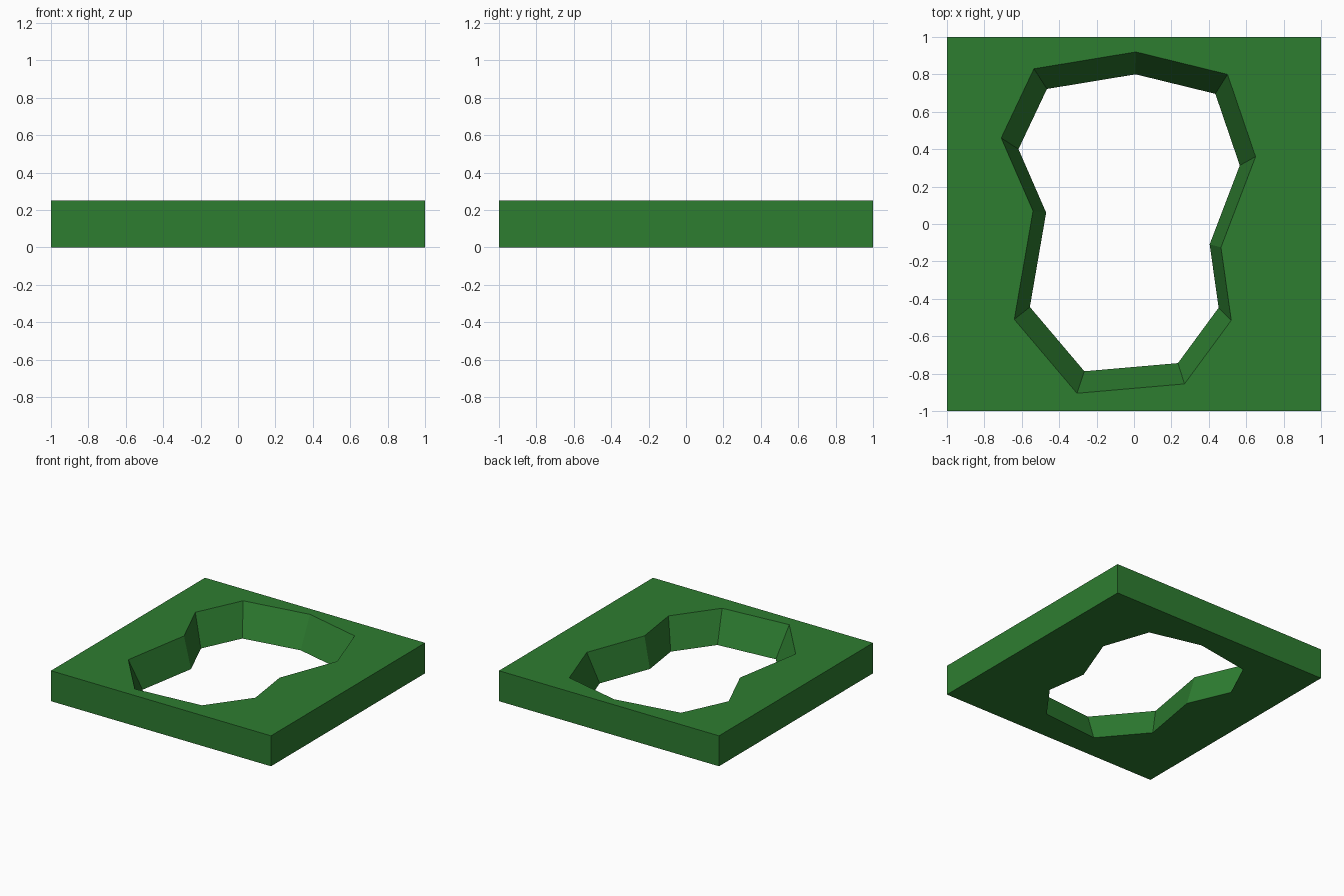
import bpy
import bmesh

default = bpy.data.objects.get("Cube")
if default:
    bpy.data.objects.remove(default, do_unlink=True)

THICKNESS = 0.25
TAPER = 0.87  # the opening narrows towards the bottom
SQUARE = [(-1, -1), (1, -1), (1, 1), (-1, 1)]
OPENING = [
    (0.01, 0.92), (0.5, 0.8), (0.65, 0.36), (0.465, -0.125),
    (0.52, -0.515), (0.27, -0.855), (-0.305, -0.905), (-0.64, -0.51),
    (-0.54, 0.07), (-0.71, 0.46), (-0.535, 0.83),
]

# Single green material
green = bpy.data.materials.new("grass_green")
green.use_nodes = True
colour = (0.027, 0.205, 0.03, 1)
green.diffuse_color = colour
green.node_tree.nodes["Principled BSDF"].inputs["Base Color"].default_value = colour


def add_loop(bm, outline, z, scale=1.0):
    """Closed outline at height z; returns its vertices and edges."""
    verts = [bm.verts.new((x * scale, y * scale, z)) for x, y in outline]
    edges = [bm.edges.new((v, verts[i - 1])) for i, v in enumerate(verts)]
    return verts, edges


def add_walls(bm, low, high):
    for i in range(len(low)):
        bm.faces.new((low[i - 1], low[i], high[i], high[i - 1]))


# Square slab with a tapered irregular opening
bm = bmesh.new()
outer_low, outer_low_edges = add_loop(bm, SQUARE, 0)
outer_high, outer_high_edges = add_loop(bm, SQUARE, THICKNESS)
hole_low, hole_low_edges = add_loop(bm, OPENING, 0, TAPER)
hole_high, hole_high_edges = add_loop(bm, OPENING, THICKNESS)

# Top and bottom faces around the opening
bmesh.ops.triangle_fill(bm, use_beauty=True, normal=(0, 0, 1),
                        edges=outer_high_edges + hole_high_edges)
bmesh.ops.triangle_fill(bm, use_beauty=True, normal=(0, 0, -1),
                        edges=outer_low_edges + hole_low_edges)

# Outer sides and sloped inner sides
add_walls(bm, outer_low, outer_high)
add_walls(bm, hole_low, hole_high)
bmesh.ops.recalc_face_normals(bm, faces=bm.faces[:])

mesh = bpy.data.meshes.new("ground_slab")
bm.to_mesh(mesh)
bm.free()
mesh.materials.append(green)
slab = bpy.data.objects.new("ground_slab", mesh)
bpy.context.collection.objects.link(slab)
